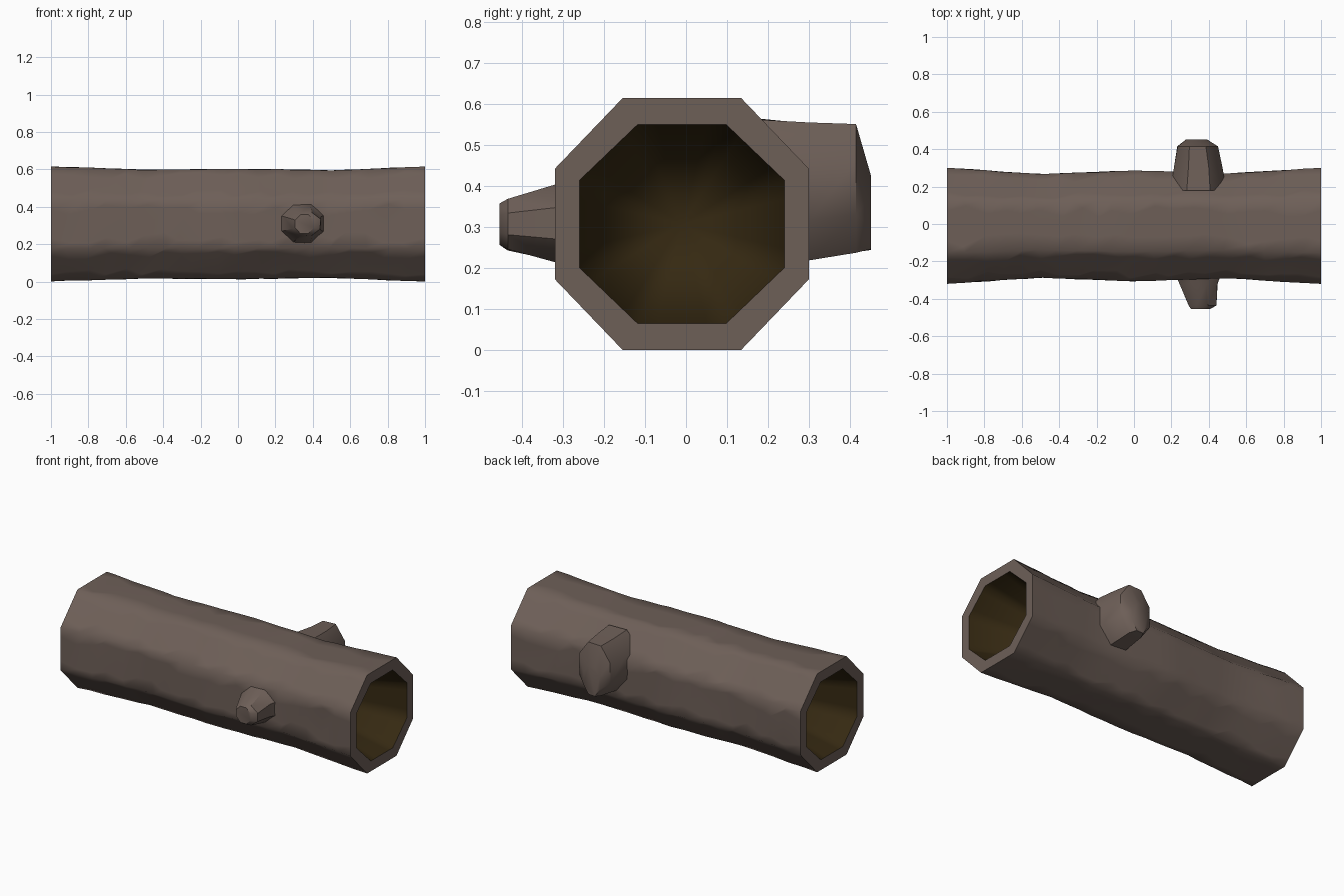
import bpy, bmesh, math, random
from mathutils import Vector

random.seed(4)
if "Cube" in bpy.data.objects:
    bpy.data.objects.remove(bpy.data.objects["Cube"])


def material(name, rgb):
    m = bpy.data.materials.new(name)
    m.use_nodes = True
    m.diffuse_color = (*rgb, 1)
    bsdf = m.node_tree.nodes["Principled BSDF"]
    bsdf.inputs["Base Color"].default_value = (*rgb, 1)
    bsdf.inputs["Roughness"].default_value = 0.9
    return m


bark = material("grey brown bark", (0.155, 0.115, 0.097))
hollow = material("dark hollow wood", (0.036, 0.022, 0.006))
CENTRE = Vector((0, -0.01, 0.308))


def octagon(wide, flat_y, tall, flat_z):
    """Corners of a bevelled rectangle in the y-z plane."""
    quarter = [(flat_y, tall), (wide, flat_z)]
    half = quarter + [(y, -z) for y, z in reversed(quarter)]
    return half + [(-y, -z) for y, z in half]


def bridge(bm, a, b, mat=0):
    n = len(a)
    for i in range(n):
        f = bm.faces.new((a[i], a[(i + 1) % n], b[(i + 1) % n], b[i]))
        f.material_index = mat


def finish(bm, name, angle):
    bmesh.ops.recalc_face_normals(bm, faces=bm.faces)
    mesh = bpy.data.meshes.new(name)
    bm.to_mesh(mesh)
    bm.free()
    mesh.materials.append(bark)
    mesh.materials.append(hollow)
    ob = bpy.data.objects.new(name, mesh)
    bpy.context.collection.objects.link(ob)
    bpy.ops.object.select_all(action='DESELECT')
    ob.select_set(True)
    bpy.context.view_layer.objects.active = ob
    bpy.ops.object.shade_smooth_by_angle(angle=math.radians(angle))
    return ob


# Waists along the trunk: x, width scale, height scale
WAIST = [(-1, 1, 1), (-0.5, 0.89, 0.945), (0, 0.955, 0.96), (0.5, 0.9, 0.935), (1, 1, 1)]


def waist(x):
    for (x0, w0, h0), (x1, w1, h1) in zip(WAIST, WAIST[1:]):
        if x <= x1:
            t = (x - x0) / (x1 - x0)
            return w0 + (w1 - w0) * t, h0 + (h1 - h0) * t


OUTER = octagon(0.31, 0.145, 0.307, 0.135)
INNER = octagon(0.25, 0.108, 0.243, 0.107)


def trunk_ring(bm, corners, x, loose):
    """Octagon ring with extra points beside each corner, slid along the sides."""
    w, h = waist(x)
    ring = []
    for i, (y, z) in enumerate(corners):
        y2, z2 = corners[(i + 1) % len(corners)]
        for t in (0, 0.22, 0.78):
            if t:
                t += random.uniform(-0.12, 0.12) * loose
            p = Vector((x, (y + (y2 - y) * t) * w, (z + (z2 - z) * t) * h))
            p *= 1 + 0.006 * loose * random.uniform(-1, 1)
            p.x = x + loose * random.uniform(-0.025, 0.025)
            ring.append(bm.verts.new(p + CENTRE))
    return ring


# Hollow trunk: bark tube, end rims and tapering hollows
bm = bmesh.new()
STEPS = 20
rings = [trunk_ring(bm, OUTER, -1 + 2 * i / STEPS, 0 if i in (0, STEPS) else 1)
         for i in range(STEPS + 1)]
for a, b in zip(rings, rings[1:]):
    bridge(bm, a, b)
for side, outer in ((-1, rings[0]), (1, rings[-1])):
    rim = trunk_ring(bm, INNER, side, 0)
    bridge(bm, outer, rim)
    tip = bm.verts.new(CENTRE + Vector((0.04 * side, 0, 0)))
    for i in range(len(rim)):
        f = bm.faces.new((rim[i], rim[(i + 1) % len(rim)], tip))
        f.material_index = 1
finish(bm, "hollow_trunk", 55)


def knot(name, sections, sides, turn):
    """Branch stub lofted along y through (y, x, z, x radius, z radius)."""
    bm = bmesh.new()
    loops = []
    for y, cx, cz, rx, rz in sections:
        loop = []
        for i in range(sides):
            a = math.tau * (i + turn) / sides
            k = 1 + random.uniform(-0.03, 0.03)
            loop.append(bm.verts.new((cx + rx * k * math.cos(a), y, cz + rz * k * math.sin(a))))
        loops.append(loop)
    for a, b in zip(loops, loops[1:]):
        bridge(bm, a, b)
    bm.faces.new(loops[0])
    bm.faces.new(loops[-1])
    finish(bm, name, 40)


# Broken branch stubs
knot("back_knot", [(0.18, 0.345, 0.385, 0.16, 0.19), (0.3, 0.345, 0.385, 0.14, 0.18),
                   (0.415, 0.34, 0.395, 0.115, 0.168), (0.452, 0.335, 0.335, 0.06, 0.095)], 8, 0.5)
knot("front_knot", [(-0.24, 0.34, 0.31, 0.145, 0.125), (-0.32, 0.345, 0.31, 0.11, 0.1),
                    (-0.435, 0.365, 0.308, 0.08, 0.068), (-0.455, 0.355, 0.308, 0.055, 0.055)], 8, 0.5)
